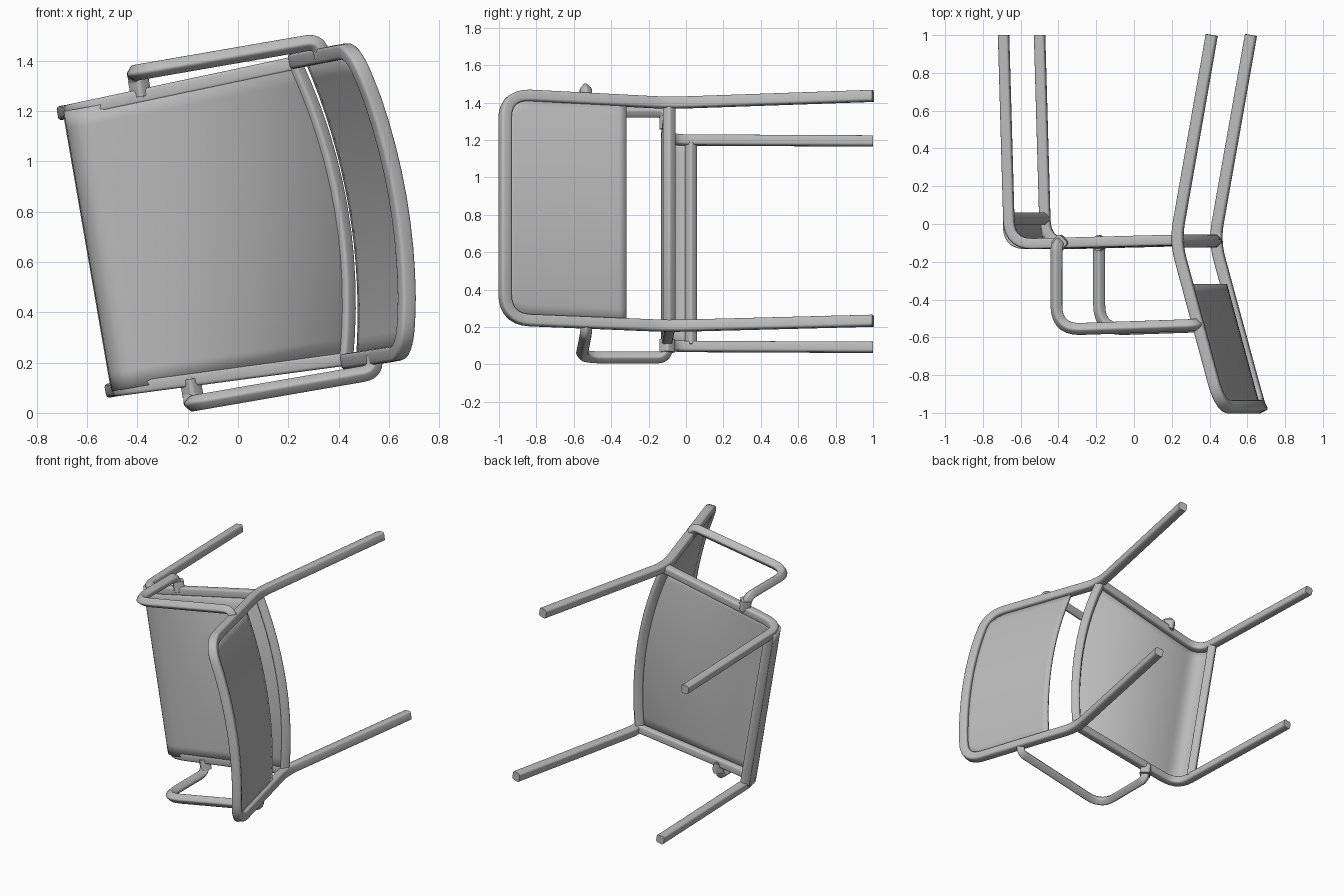
import bpy, bmesh, math
from mathutils import Vector, Matrix

if "Cube" in bpy.data.objects:
    bpy.data.objects.remove(bpy.data.objects["Cube"])

grey = bpy.data.materials.new("warm_grey")
grey.use_nodes = True
colour = (0.5, 0.5, 0.5, 1)
grey.diffuse_color = colour
grey.node_tree.nodes["Principled BSDF"].inputs["Base Color"].default_value = colour

# Chair space is (depth, width, height); the chair lies tipped on its side
TILT = math.radians(9.8)
c, s = math.cos(TILT), math.sin(TILT)
LAY = Matrix(((c, -s, 0, -s * 0.735), (0, 0, -1, 0), (s, c, 0, c * 0.735), (0, 0, 0, 1)))


def finish(name, bm):
    bmesh.ops.recalc_face_normals(bm, faces=bm.faces)
    mesh = bpy.data.meshes.new(name)
    bm.to_mesh(mesh)
    bm.free()
    mesh.transform(LAY)
    mesh.materials.append(grey)
    obj = bpy.data.objects.new(name, mesh)
    bpy.context.collection.objects.link(obj)
    bpy.ops.object.select_all(action="DESELECT")
    obj.select_set(True)
    bpy.context.view_layer.objects.active = obj
    bpy.ops.object.shade_smooth_by_angle(angle=math.radians(40))
    return obj


def rounded(points, radii, steps=7):
    """Replace each inner corner that has a radius with a smooth bend."""
    pts = [Vector(p) for p in points]
    out = [pts[0]]
    for a, b, d, r in zip(pts, pts[1:], pts[2:], radii):
        if r == 0:
            out.append(b)
            continue
        p, q = b + (a - b).normalized() * r, b + (d - b).normalized() * r
        for i in range(steps + 1):
            t = i / steps
            out.append(p * (1 - t) ** 2 + b * 2 * t * (1 - t) + q * t * t)
    return out + [pts[-1]]


def tube(name, path, half=0.028):
    """Sweep a rounded square along a path."""
    section = []
    for k in range(4):
        for j in range(4):
            a = math.pi / 2 * (k + j / 3)
            corner = math.pi / 2 * k + math.pi / 4
            section.append((half * 0.45 * (math.cos(a) + math.sqrt(1.5) * math.sqrt(2) * 0.706 * math.cos(corner) * 1.42),
                            half * 0.45 * (math.sin(a) + math.sqrt(1.5) * math.sqrt(2) * 0.706 * math.sin(corner) * 1.42)))
    bm = bmesh.new()
    rings, last = [], None
    for i, p in enumerate(path):
        ahead = (path[min(i + 1, len(path) - 1)] - path[max(i - 1, 0)]).normalized()
        if last is None:
            side = ahead.orthogonal() if abs(ahead.y) > 0.9 else ahead.cross(Vector((0, 1, 0)))
        else:
            side = last.rotation_difference(ahead) @ side
        side = (side - ahead * side.dot(ahead)).normalized()
        up, last = ahead.cross(side), ahead
        rings.append([bm.verts.new(p + side * x + up * y) for x, y in section])
    n = len(section)
    for a, b in zip(rings, rings[1:]):
        for j in range(n):
            bm.faces.new((a[j], a[(j + 1) % n], b[(j + 1) % n], b[j]))
    bm.faces.new(rings[0])
    bm.faces.new(rings[-1])
    return finish(name, bm)


def sheet(name, rows, thickness):
    """Skin a grid of points and give it thickness."""
    bm = bmesh.new()
    grid = [[bm.verts.new(p) for p in row] for row in rows]
    for a, b in zip(grid, grid[1:]):
        for j in range(len(a) - 1):
            bm.faces.new((a[j], a[j + 1], b[j + 1], b[j]))
    obj = finish(name, bm)
    mod = obj.modifiers.new("thickness", "SOLIDIFY")
    mod.thickness = thickness
    mod.offset = 0
    return obj


def bow(v, depth):
    return depth * (1 - (v / 0.61) ** 2)


def back_depth(h):
    return 0.455 + (h - 0.09) * 0.275


# Rear frame: both back legs, uprights and the bowed top bar
top = 0.968
side_path = [(0.65, 0.61, -1), (0.455, 0.605, 0.09), (back_depth(top), 0.61, top)]
bar = [(back_depth(top) + bow(v / 10, 0.075), v / 10, top) for v in range(4, -5, -1)]
other = [(x, -y, z) for x, y, z in reversed(side_path)]
tube("rear_frame", rounded(side_path + bar + other, [0.1, 0.14] + [0] * 9 + [0.14, 0.1]), 0.03)

for side, word in ((1, "left"), (-1, "right")):
    # Front leg bending into the seat rail
    tube(word + "_front_leg_and_rail", rounded(
        [(-0.477, side * 0.56, -1), (-0.445, side * 0.56, 0.108), (0.455, side * 0.595, 0.085)], [0.13]))
    # Armrest loop from the upright to the seat rail
    tube(word + "_armrest", rounded(
        [(0.572, side * 0.6, 0.53), (0.568, side * 0.667, 0.535), (-0.175, side * 0.667, 0.56),
         (-0.175, side * 0.667, 0.105), (-0.165, side * 0.56, 0.1)], [0.05, 0.13, 0.05]), 0.026)
    # Small gussets where the armrest meets the rail
    tube(word + "_armrest_foot", [Vector((-0.165, side * y, 0.1)) for y in (0.57, 0.64)], 0.034)

# Cross members
tube("rear_seat_rail", [Vector((0.45 + bow(v / 10, 0.085), v / 10, 0.09)) for v in range(-6, 7)])
tube("front_crossbar", [Vector((-0.45, v, -0.027)) for v in (-0.55, 0.55)], 0.027)

# Seat with a rolled front edge and bowed rear edge
profile = rounded([(-0.472, 0, -0.02), (-0.472, 0, 0.128), (0.45, 0, 0.102)], [0.12], 9)
rows = []
for p in profile:
    t = max(0, (p.x + 0.35) / 0.8)
    half = 0.565 + 0.025 * t
    rows.append([(p.x + bow(half * j / 8, 0.085) * t, half * j / 8, p.z) for j in range(-8, 9)])
sheet("seat", rows, 0.016)

# Dished backrest panel with rounded upper corners
rows = []
for i in range(17):
    h = 0.32 + 0.64 * i / 16
    half = 0.46 + math.sqrt(max(0, 0.0196 - max(0, h - 0.83) ** 2))
    rows.append([(back_depth(h) - 0.012 + bow(half * j / 8, 0.075), half * j / 8, h) for j in range(-8, 9)])
sheet("backrest", rows, 0.018)
